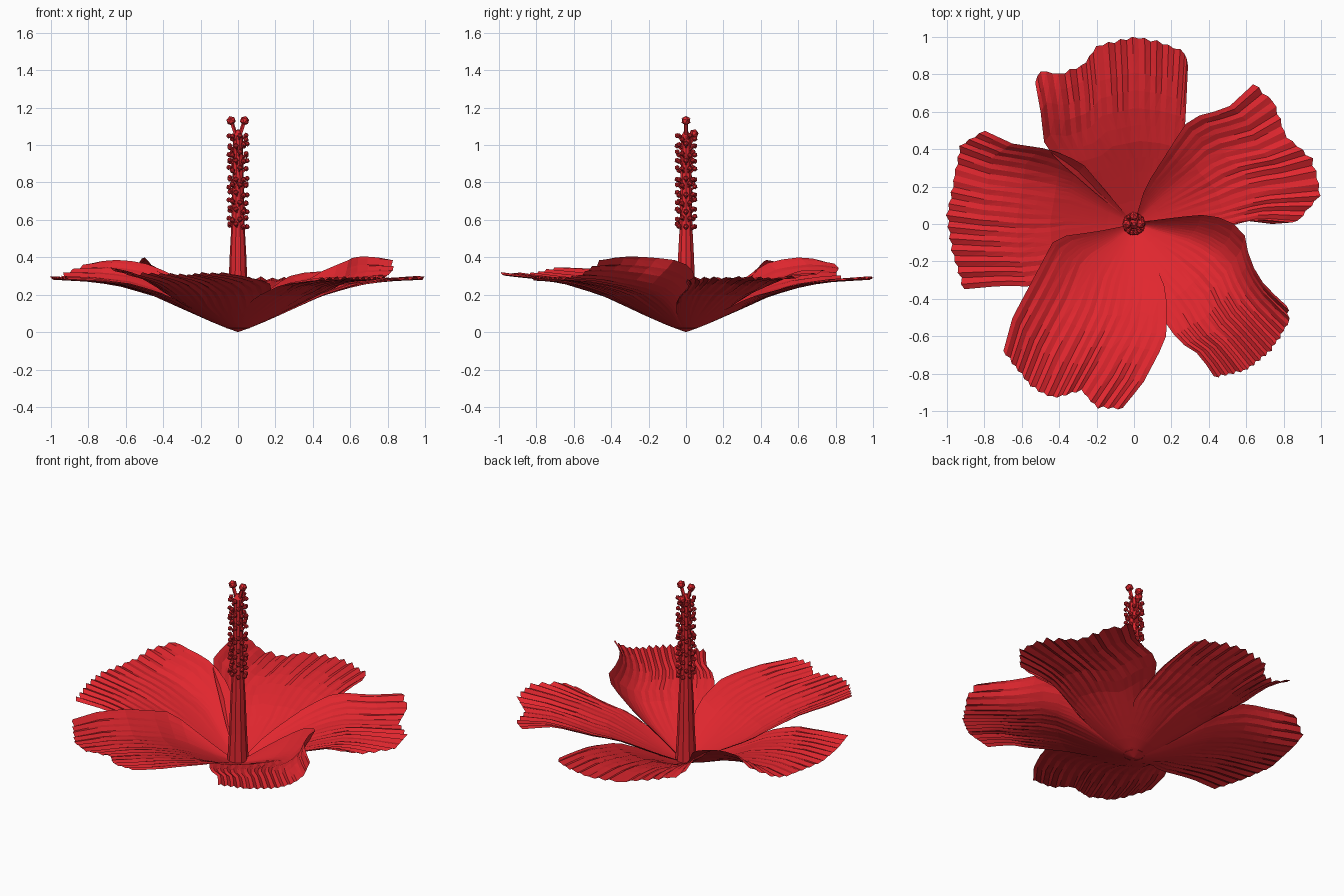
import bpy, bmesh, math, random
from mathutils import Vector, Matrix

if "Cube" in bpy.data.objects:
    bpy.data.objects.remove(bpy.data.objects["Cube"])

random.seed(4)
red = bpy.data.materials.new("petal_red")
red.diffuse_color = (0.75, 0.02, 0.028, 1)
red.use_nodes = True
red.node_tree.nodes["Principled BSDF"].inputs["Base Color"].default_value = red.diffuse_color


def finish(bm, name):
    me = bpy.data.meshes.new(name)
    bm.to_mesh(me)
    bm.free()
    me.materials.append(red)
    ob = bpy.data.objects.new(name, me)
    bpy.context.collection.objects.link(ob)
    return ob


def along(pts, t):
    """Point at fraction t of a polyline's length."""
    seg = [(b - a).length for a, b in zip(pts, pts[1:])]
    d = t * sum(seg)
    for a, b, s in zip(pts, pts[1:], seg):
        if d <= s:
            return a.lerp(b, d / s)
        d -= s
    return pts[-1].copy()


BOWL = [(0, 0), (.1, .035), (.25, .1), (.45, .19), (.65, .248), (.8, .268), (1.1, .285)]


def bowl(r):
    for (r0, z0), (r1, z1) in zip(BOWL, BOWL[1:]):
        if r <= r1:
            return z0 + (z1 - z0) * (r - r0) / (r1 - r0)
    return BOWL[-1][1]


# petals: blended patch between two side edges and a ruffled tip
def petal(name, left, tip, right, lift_l, lift_r, tip_rise=0, late=.9):
    base = Vector((0, 0))
    T = [Vector(p) for p in tip]
    L = [base] + [Vector(p) for p in left] + [T[0]]
    R = [base] + [Vector(p) for p in right] + [T[-1]]
    nu, nv = 30, 12
    bm = bmesh.new()
    rows = []
    wob = [random.uniform(.3, 1.2) for _ in range(nu + 1)]
    start = [random.uniform(.2, .6) for _ in range(nu + 1)]
    for j in range(1, nv + 1):
        v = j / nv
        row = []
        for i in range(nu + 1):
            u = i / nu
            p = (along(L, v) * (1 - u) + along(R, v) * u + along(T, u) * v
                 - T[0] * ((1 - u) * v) - T[-1] * (u * v))
            swell = math.sin(math.pi * .75 * v ** late)
            z = bowl(p.length) + tip_rise * v ** 4
            z += swell * (lift_l * max(0, 1 - u / .32) ** 1.6
                          + lift_r * max(0, 1 - (1 - u) / .3) ** 1.6)
            # each pleat starts at its own distance from the centre
            pleat = (1 if i % 2 else -1) * wob[i] * max(0, (v - start[i]) / (1 - start[i]))
            z += .009 * pleat + .01 * v
            p *= 1 + .007 * pleat * v ** 4
            row.append(bm.verts.new((p.x, p.y, z)))
        rows.append(row)
    centre = bm.verts.new((0, 0, 0))
    for i in range(nu):
        bm.faces.new((centre, rows[0][i + 1], rows[0][i]))
        for a, b in zip(rows, rows[1:]):
            bm.faces.new((a[i], a[i + 1], b[i + 1], b[i]))
    bmesh.ops.triangulate(bm, faces=bm.faces[:])
    finish(bm, name)


petal("back_petal",
      [(-.2, .16), (-.42, .35), (-.48, .43), (-.5, .6)],
      [(-.53, .76), (-.5, .82), (-.4, .8), (-.27, .85), (-.2, .95), (0, 1), (.15, .97), (.27, .92), (.29, .85)],
      [(.14, .1), (.25, .3), (.275, .55)], .13, .0, late=1.8)
petal("right_back_petal",
      [(.06, .2), (.17, .37), (.27, .53), (.33, .575), (.5, .62)],
      [(.64, .75), (.75, .65), (.81, .47), (.95, .35), (1, .16), (.87, .01), (.74, 0)],
      [(.2, -.05), (.4, -.05), (.58, .02)], .06, .0)
petal("right_front_petal",
      [(.1, .02), (.35, .05), (.5, .03), (.59, -.05), (.62, -.2), (.7, -.33)],
      [(.82, -.44), (.83, -.52), (.73, -.68), (.6, -.78), (.43, -.82)],
      [(0, -.2), (.08, -.4), (.17, -.53), (.24, -.63), (.35, -.7)], .15, .0)
petal("front_petal",
      [(.07, -.12), (.16, -.32), (.18, -.45), (.17, -.62), (.05, -.85)],
      [(-.06, -.99), (-.2, -.98), (-.28, -.89), (-.43, -.93), (-.55, -.87), (-.7, -.68)],
      [(-.2, -.04), (-.42, -.07), (-.5, -.22), (-.65, -.5)], .012, .06, .02)
petal("left_petal",
      [(-.12, -.1), (-.3, -.2), (-.43, -.3), (-.54, -.335), (-.7, -.33)],
      [(-.91, -.35), (-.97, -.15), (-1, .05), (-.97, .2), (-.93, .42), (-.8, .5)],
      [(-.12, .14), (-.28, .33), (-.45, .4), (-.65, .43)], .0, .12, late=1.4)

# central column: lathed profile
bm = bmesh.new()
profile = [(.062, .02), (.052, .2), (.045, .4), (.036, .56), (.03, .85), (.026, 1.05), (.008, 1.08)]
n = 10
rings = [[bm.verts.new((r * math.cos(k * math.tau / n), r * math.sin(k * math.tau / n), z))
          for k in range(n)] for r, z in profile]
for a, b in zip(rings, rings[1:]):
    for k in range(n):
        bm.faces.new((a[k], a[(k + 1) % n], b[(k + 1) % n], b[k]))
bm.faces.new(rings[-1])
finish(bm, "column")


def stalk(bm, a, b, r, ball):
    """Thin stem from a to b ending in a faceted ball."""
    a, b = Vector(a), Vector(b)
    rot = (b - a).to_track_quat('Z', 'Y').to_matrix().to_4x4()
    bmesh.ops.create_cone(bm, segments=5, radius1=r, radius2=r, depth=(b - a).length,
                          matrix=Matrix.Translation((a + b) / 2) @ rot)
    bmesh.ops.create_icosphere(bm, subdivisions=1, radius=ball, matrix=Matrix.Translation(b) @ rot)


# stamens: staggered rings of short filaments
bm = bmesh.new()
for lev in range(12):
    for k in range(7):
        ang = (k + lev * .5) * math.tau / 7
        z = .56 + lev * .043 + random.uniform(-.012, .012)
        c, s = math.cos(ang), math.sin(ang)
        stalk(bm, (.025 * c, .025 * s, z - .012), (.048 * c, .048 * s, z + .008), .006, .015)
finish(bm, "stamens")

# stigmas at the top
bm = bmesh.new()
for x, y, z in [(-.037, 0, 1.13), (.035, 0, 1.13), (0, .042, 1.06)]:
    stalk(bm, (x * .2, y * .2, z - .09), (x, y, z), .011, .026)
finish(bm, "stigmas")
